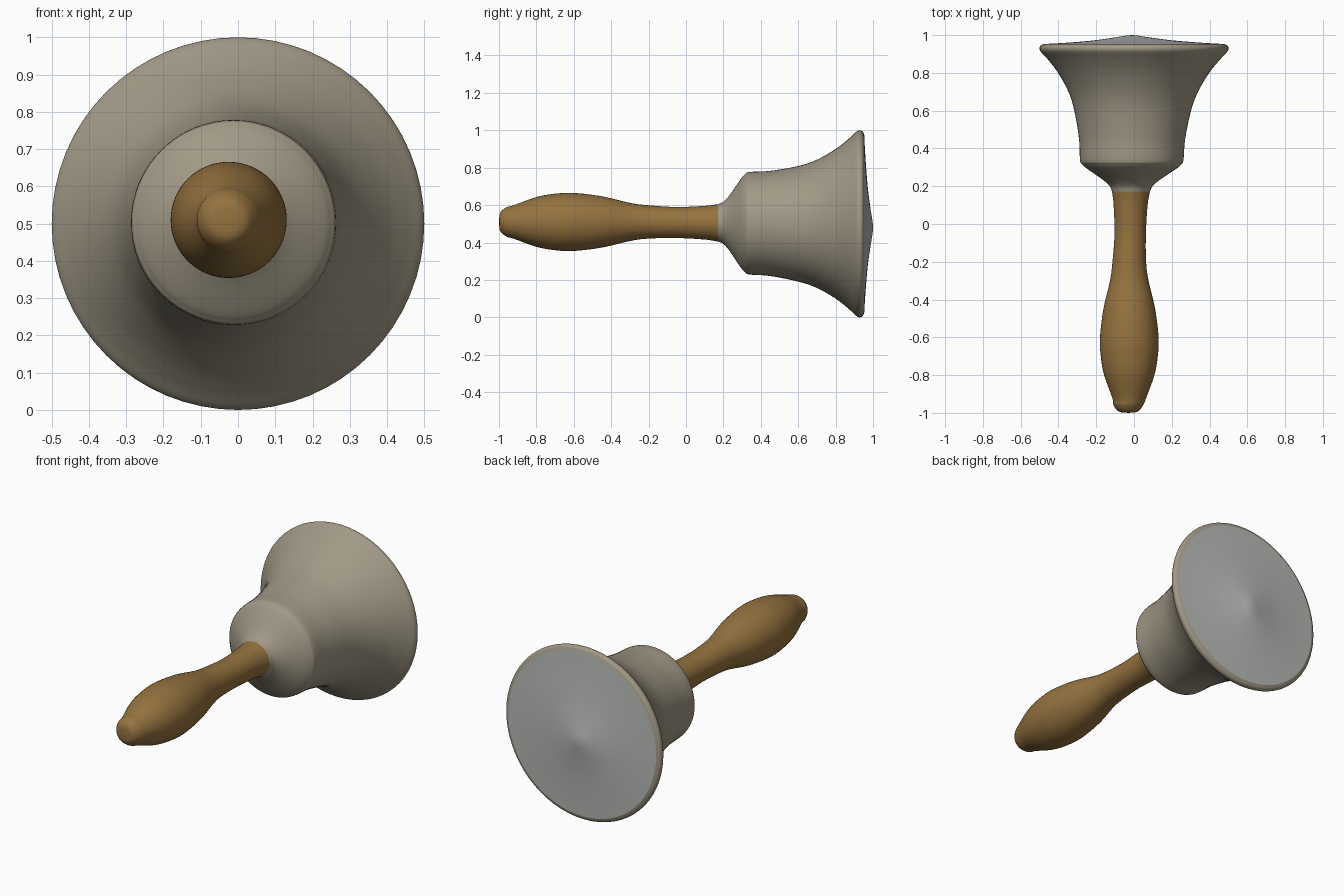
import bpy, bmesh, math
from mathutils import Vector

if "Cube" in bpy.data.objects:
    bpy.data.objects.remove(bpy.data.objects["Cube"])

SIDES = 64
STEPS = 5


def smooth_path(pts):
    """Catmull-Rom curve through the profile stations."""
    p = [Vector(q) for q in pts]
    p = [2 * p[0] - p[1]] + p + [2 * p[-1] - p[-2]]
    out = []
    for a, b, c, d in zip(p, p[1:], p[2:], p[3:]):
        for s in range(STEPS):
            t = s / STEPS
            out.append(0.5 * (2 * b + (c - a) * t + (2 * a - 5 * b + 4 * c - d) * t ** 2
                              + (3 * b - a - 3 * c + d) * t ** 3))
    return out + [p[-2]]


def lathe(name, stations, colour):
    """Turn stations (y, radius, centre x, centre z) around the y direction."""
    bm = bmesh.new()
    rings = []
    for y, r, cx, cz in smooth_path(stations):
        r = max(r, 0)
        rings.append([bm.verts.new((cx + r * math.cos(a), y, cz + r * math.sin(a)))
                      for a in (2 * math.pi * k / SIDES for k in range(SIDES))])
    for lo, hi in zip(rings, rings[1:]):
        for k in range(SIDES):
            n = (k + 1) % SIDES
            bm.faces.new((lo[k], hi[k], hi[n], lo[n])).smooth = True
    bmesh.ops.remove_doubles(bm, verts=bm.verts, dist=1e-5)
    mesh = bpy.data.meshes.new(name)
    bm.to_mesh(mesh)
    bm.free()
    mat = bpy.data.materials.new(name + "_colour")
    mat.diffuse_color = (*colour, 1)
    mat.use_nodes = True
    mat.node_tree.nodes["Principled BSDF"].inputs["Base Color"].default_value = mat.diffuse_color
    mesh.materials.append(mat)
    obj = bpy.data.objects.new(name, mesh)
    bpy.context.collection.objects.link(obj)
    return obj


# Turned wooden handle
HX, HZ = -0.025, 0.51
lathe("handle", [
    (-1.0, 0, HX - 0.005, HZ), (-0.993, 0.05, HX - 0.005, HZ), (-0.96, 0.078, HX - 0.005, HZ),
    (-0.92, 0.09, HX, HZ), (-0.8, 0.133, HX, HZ), (-0.7, 0.151, HX, HZ),
    (-0.6, 0.155, HX, HZ), (-0.45, 0.137, HX, HZ), (-0.3, 0.102, HX, HZ),
    (-0.2, 0.089, HX, HZ), (-0.05, 0.083, -0.02, 0.507), (0.1, 0.09, -0.018, 0.506),
    (0.17, 0.1, -0.016, 0.505)], (0.30, 0.17, 0.05))

# Flared bell with its rounded lip
lathe("bell", [
    (0.17, 0.1, -0.016, 0.505), (0.2, 0.113, -0.015, 0.505), (0.235, 0.152, -0.014, 0.504),
    (0.29, 0.233, -0.012, 0.503), (0.315, 0.262, -0.012, 0.503), (0.34, 0.274, -0.012, 0.503),
    (0.45, 0.281, -0.01, 0.502), (0.6, 0.309, -0.007, 0.5), (0.7, 0.343, -0.004, 0.5),
    (0.8, 0.4, -0.002, 0.5), (0.87, 0.455, 0, 0.5), (0.91, 0.492, 0, 0.5),
    (0.93, 0.5, 0, 0.5), (0.945, 0.493, 0, 0.5), (0.953, 0.475, 0, 0.5)],
    (0.36, 0.32, 0.24))

# Closed, slightly bulging mouth
lathe("mouth", [
    (0.953, 0.475, 0, 0.5), (0.957, 0.4, 0, 0.495), (0.964, 0.3, 0, 0.49),
    (0.973, 0.2, -0.005, 0.485), (0.988, 0.09, -0.01, 0.48), (0.997, 0.035, -0.01, 0.48),
    (1.0, 0, -0.01, 0.48)], (0.48, 0.5, 0.48))
